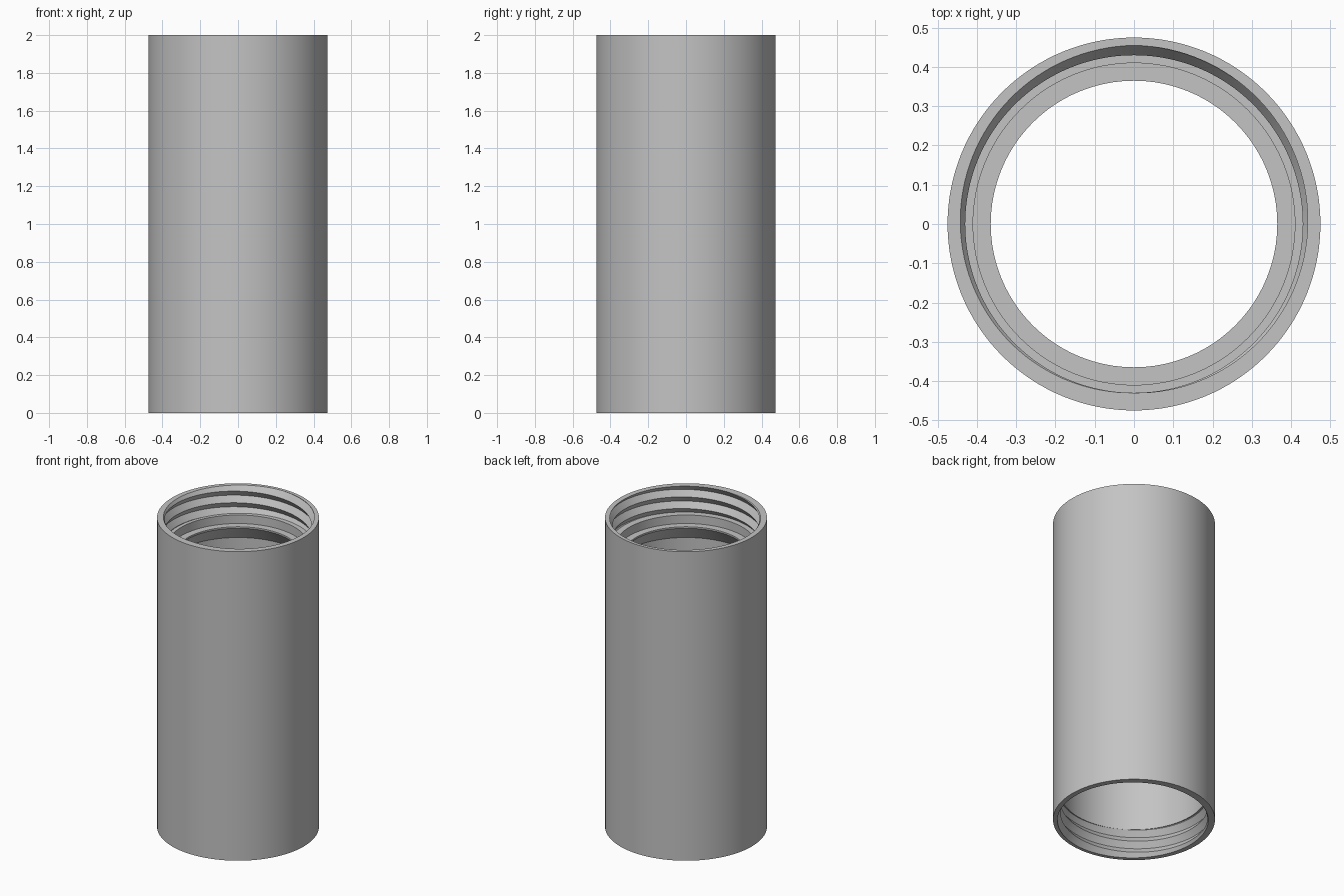
import bpy
import bmesh
import math

cube = bpy.data.objects.get("Cube")
if cube:
    bpy.data.objects.remove(cube, do_unlink=True)

SEGMENTS = 128
OUTER = 0.475
CREST = 0.43
DEPTH = 0.025
PITCH = 0.075


def thread(turn, start, low, high):
    """Descending (radius, z) points of a V thread at one fraction of a turn."""
    points = []
    for k in range(8, -9, -1):
        z = start + PITCH * (turn + k / 2)
        z = min(max(z, low), high)
        f = ((z - start) / PITCH - turn) % 1.0
        points.append((CREST + DEPTH * (1 - abs(2 * f - 1)), z))
    return points


def profile(turn):
    """Closed wall section at one fraction of a turn."""
    wall = [(OUTER, 0), (OUTER, 2)]
    top_thread = thread(turn, 2 - 0.75 * PITCH, 1.825, 2)
    # stepped seat, lip and flared underside
    seat = [(0.41, 1.825), (0.41, 1.77), (0.365, 1.77), (0.365, 1.76),
            (CREST, 1.67)]
    bore = [(CREST, 0.18)]
    bottom_thread = thread(turn, -0.02, 0, 0.18)
    return wall + top_thread + seat + bore + bottom_thread


# Sweep the section around the axis
bm = bmesh.new()
columns = []
for i in range(SEGMENTS + 1):
    turn = i / SEGMENTS
    a = math.tau * turn
    columns.append([bm.verts.new((r * math.cos(a), r * math.sin(a), z))
                    for r, z in profile(turn)])
for left, right in zip(columns, columns[1:]):
    for j in range(len(left)):
        n = (j + 1) % len(left)
        bm.faces.new((left[j], right[j], right[n], left[n]))

# Weld the seam and the clipped thread ends
bmesh.ops.remove_doubles(bm, verts=bm.verts, dist=0.00005)
bmesh.ops.dissolve_degenerate(bm, dist=0.00005, edges=bm.edges)
bmesh.ops.recalc_face_normals(bm, faces=bm.faces)

mesh = bpy.data.meshes.new("threaded_tube")
bm.to_mesh(mesh)
bm.free()
tube = bpy.data.objects.new("threaded_tube", mesh)
bpy.context.collection.objects.link(tube)

# Plain grey
grey = bpy.data.materials.new("plain_grey")
grey.use_nodes = True
color = (0.55, 0.55, 0.55, 1)
grey.diffuse_color = color
grey.node_tree.nodes["Principled BSDF"].inputs["Base Color"].default_value = color
mesh.materials.append(grey)

bpy.ops.object.select_all(action="DESELECT")
tube.select_set(True)
bpy.context.view_layer.objects.active = tube
bpy.ops.object.shade_smooth_by_angle(angle=math.radians(30))
